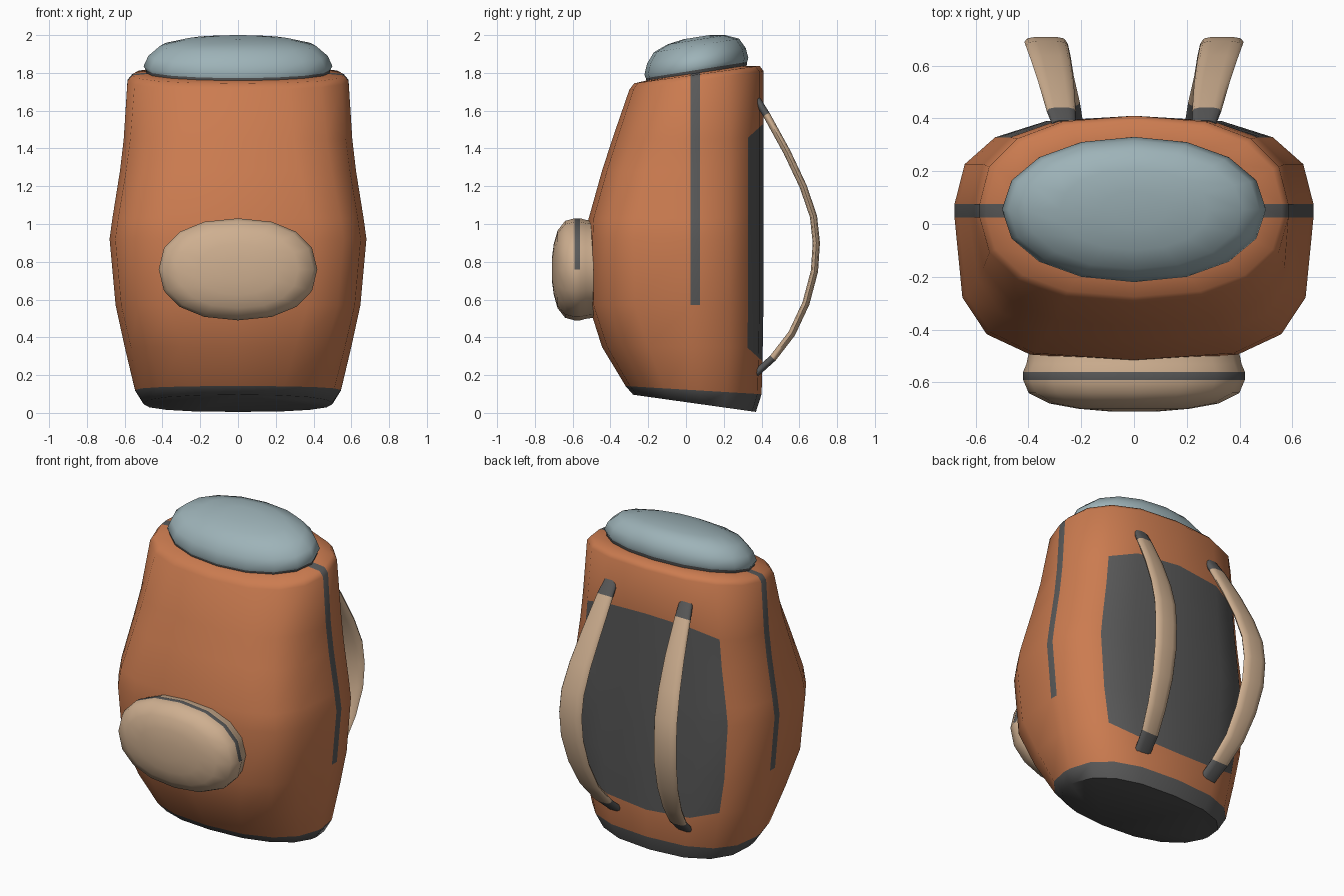
import bpy, bmesh, math
from math import cos, sin, pi
from mathutils import Vector

if "Cube" in bpy.data.objects:
    bpy.data.objects.remove(bpy.data.objects["Cube"])


def material(name, rgb):
    m = bpy.data.materials.new(name)
    m.diffuse_color = (*rgb, 1)
    m.use_nodes = True
    m.node_tree.nodes["Principled BSDF"].inputs["Base Color"].default_value = m.diffuse_color
    return m


ORANGE = material("orange_cloth", (0.60, 0.20, 0.08))
GREY = material("dark_grey", (0.10, 0.10, 0.10))
BLUE = material("blue_grey_cloth", (0.34, 0.45, 0.48))
TAN = material("tan_cloth", (0.62, 0.43, 0.28))


def loft(name, rings, mats, slot=lambda row, col: 0, cap_slots=(0, 0), angle=50):
    """Skin equal-length closed rings, cap both ends, colour faces by (row, col)."""
    bm = bmesh.new()
    vs = [[bm.verts.new(p) for p in r] for r in rings]
    n = len(vs[0])
    for i in range(len(vs) - 1):
        for j in range(n):
            k = (j + 1) % n
            f = bm.faces.new((vs[i][j], vs[i][k], vs[i + 1][k], vs[i + 1][j]))
            f.material_index = slot(i, j)
    bm.faces.new(vs[0][::-1]).material_index = cap_slots[0]
    bm.faces.new(vs[-1]).material_index = cap_slots[1]
    bmesh.ops.recalc_face_normals(bm, faces=bm.faces[:])
    me = bpy.data.meshes.new(name)
    bm.to_mesh(me)
    bm.free()
    ob = bpy.data.objects.new(name, me)
    bpy.context.collection.objects.link(ob)
    for m in mats:
        me.materials.append(m)
    bpy.ops.object.select_all(action='DESELECT')
    ob.select_set(True)
    bpy.context.view_layer.objects.active = ob
    bpy.ops.object.shade_smooth_by_angle(angle=math.radians(angle))
    return ob


def power(v, n):
    return math.copysign(abs(v) ** (2 / n), v) if abs(v) > 1e-6 else 0.0


YC = 0.05  # depth of the side stripe and the widest point


def body_ring(z, tilt, hx, front, back, nf, nb, bow=0):
    """16-sided rounded section, side points doubled to carry the stripe."""
    pts = []
    for i in range(16):
        a = i * pi / 8
        n = nb if i <= 8 else nf
        x = hx * power(cos(a), n)
        y = YC + (back - YC if i <= 8 else YC - front) * power(sin(a), n)
        ys = {0: (YC - .025, YC + .025), 8: (YC + .025, YC - .025)}.get(i, (y,))
        for y in ys:
            pts.append((x, y, z + tilt * (y - YC) + bow * max(0, y - 0.32)))
    return pts


# main body: base, back panel and side stripes are coloured face regions
body_rings = [body_ring(*r) for r in (
    (0.05, -0.14, 0.50, -0.28, 0.37, 2.3, 2.5),
    (0.12, -0.06, 0.545, -0.32, 0.40, 2.4, 2.6),
    (0.35, 0, 0.60, -0.445, 0.405, 2.8, 2.7, -0.9),
    (0.57, 0, 0.648, -0.515, 0.41, 3.4, 2.7),
    (0.92, 0, 0.68, -0.52, 0.41, 3.5, 2.7),
    (1.03, 0, 0.665, -0.515, 0.41, 3.4, 2.7),
    (1.28, 0, 0.625, -0.445, 0.41, 3.0, 2.7),
    (1.45, 0, 0.605, -0.39, 0.41, 2.7, 2.7, 0.9),
    (1.76, 0.14, 0.585, -0.30, 0.41, 2.4, 2.5),
    (1.79, 0.14, 0.56, -0.275, 0.39, 2.4, 2.5),
    (1.80, 0.15, 0.46, -0.19, 0.30, 2.2, 2.2))]


def body_slot(row, col):
    base = row == 0
    stripe = row >= 3 and col in (0, 9)
    panel = 2 <= row <= 6 and col in (3, 4, 5, 6)
    return int(base or stripe or panel)


loft("bag_body", body_rings, [ORANGE, GREY], body_slot, (1, 0), 60)


# tilted domed lid with a grey band at its foot
def oval(rx, ry, n=2.1):
    return [(rx * power(cos(i * pi / 8), n), ry * power(sin(i * pi / 8), n)) for i in range(16)]


lid = []
for h, s in ((-0.02, .96), (0.025, .975), (0.045, 1), (0.10, .95), (0.155, .82), (0.185, .56), (0.199, .25)):
    lid.append([(x, 0.055 + y, 1.79 + h + 0.16 * y) for x, y in oval(0.5 * s, 0.275 * s)])
loft("lid", lid, [BLUE, GREY], lambda r, c: int(r == 0), (1, 0), 60)

# front pocket with a zip along its upper half
pocket = []
for y, s, drop in ((-0.49, .95, 0), (-0.53, .97, 0), (-0.56, 1, 0), (-0.59, 1, 0), (-0.64, .95, 0),
                   (-0.68, .76, 0), (-0.70, .5, 0), (-0.71, .22, 0)):
    pocket.append([(x, y, 0.76 + z) for x, z in oval(0.42 * s, 0.27 * s, 2.25)])
loft("front_pocket", pocket, [TAN, GREY], lambda r, c: int(r == 2 and c < 8), angle=60)

# shoulder straps: flat rounded section swept along an arc (x, y, z, half width)
PATH = [(.265, .375, 1.66, .045), (.275, .425, 1.58, .055), (.295, .535, 1.38, .067),
        (.315, .62, 1.20, .075), (.33, .675, 1.04, .08), (.335, .69, .90, .08),
        (.33, .68, .75, .08), (.315, .635, .58, .075), (.295, .56, .42, .067),
        (.265, .46, .29, .06), (.245, .365, .205, .055)]


def strap(name, side):
    rings = []
    for i, (x, y, z, w) in enumerate(PATH):
        a, b = PATH[max(i - 1, 0)], PATH[min(i + 1, len(PATH) - 1)]
        t = Vector((0, b[1] - a[1], b[2] - a[2])).normalized()
        nrm = Vector((0, -t.z, t.y))
        ring = []
        for j in range(10):
            ang = j * pi / 5
            p = Vector((x + w * power(cos(ang), 3), y, z)) + nrm * 0.02 * power(sin(ang), 2.5)
            ring.append((side * p.x, p.y, p.z))
        rings.append(ring)
    last = len(PATH) - 2
    loft(name, rings, [TAN, GREY], lambda r, c: int(r in (0, last)), (1, 1), 60)


strap("strap_right", 1)
strap("strap_left", -1)
